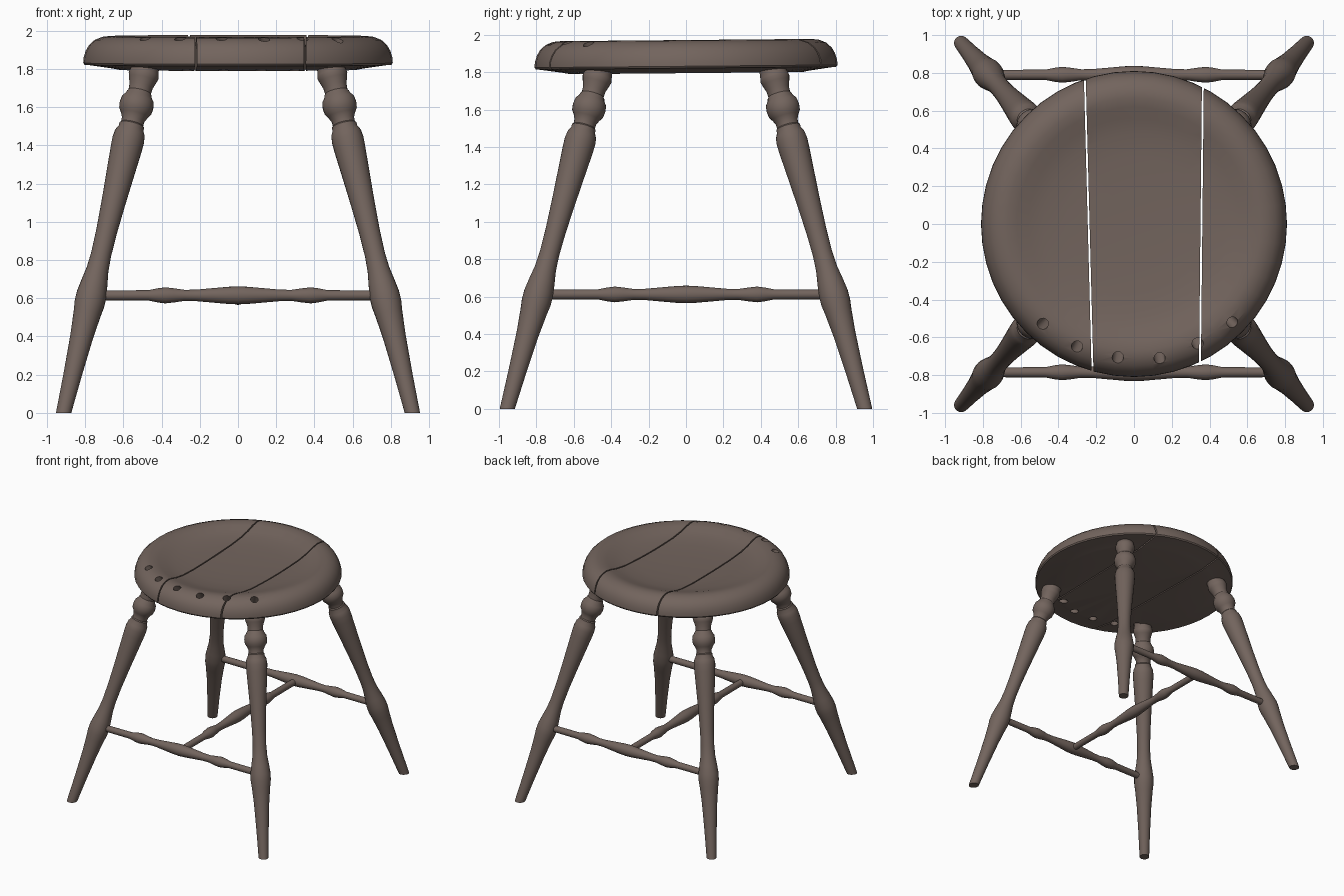
import bpy, bmesh, math
from mathutils import Vector, Matrix

if "Cube" in bpy.data.objects:
    bpy.data.objects.remove(bpy.data.objects["Cube"])

wood = bpy.data.materials.new("dark brown wood")
wood.diffuse_color = (0.17, 0.128, 0.11, 1)
wood.use_nodes = True
wood.node_tree.nodes["Principled BSDF"].inputs["Base Color"].default_value = wood.diffuse_color


def lathe(profile, segs):
    """Closed turned solid around z from (radius, height) points."""
    bm = bmesh.new()
    rings = []
    for r, h in profile:
        if r == 0:
            rings.append([bm.verts.new((0, 0, h))])
        else:
            rings.append([bm.verts.new((r * math.cos(2 * math.pi * i / segs),
                                        r * math.sin(2 * math.pi * i / segs), h)) for i in range(segs)])
    for a, b in zip(rings, rings[1:]):
        for i in range(segs):
            j = (i + 1) % segs
            quad = [a[i % len(a)], a[j % len(a)], b[j % len(b)], b[i % len(b)]]
            bm.faces.new(list(dict.fromkeys(quad)))
    bmesh.ops.recalc_face_normals(bm, faces=bm.faces[:])
    return bm


def orient(bm, start, direction):
    q = Vector(direction).to_track_quat('Z', 'Y').to_matrix().to_4x4()
    bm.transform(Matrix.Translation(start) @ q)


def cut(bm, co, no):
    """Remove what lies on the +no side and cap the cut."""
    res = bmesh.ops.bisect_plane(bm, geom=bm.verts[:] + bm.edges[:] + bm.faces[:], dist=1e-5,
                                 plane_co=co, plane_no=no, clear_outer=True)
    edges = [e for e in res["geom_cut"] if isinstance(e, bmesh.types.BMEdge)]
    bmesh.ops.contextual_create(bm, geom=edges)
    bmesh.ops.recalc_face_normals(bm, faces=bm.faces[:])


def finish(bm, name):
    me = bpy.data.meshes.new(name)
    bm.to_mesh(me)
    bm.free()
    me.materials.append(wood)
    ob = bpy.data.objects.new(name, me)
    bpy.context.collection.objects.link(ob)
    return ob


def smooth(ob, angle=35):
    bpy.ops.object.select_all(action='DESELECT')
    ob.select_set(True)
    bpy.context.view_layer.objects.active = ob
    bpy.ops.object.shade_smooth_by_angle(angle=math.radians(angle))


# Drill cutter: slanted spindle holes along the front rim
drill = bmesh.new()
for x, y in [(-.48, -.525), (-.30, -.645), (-.085, -.702), (.135, -.708), (.335, -.63), (.52, -.52)]:
    top, low = Vector((x, y, 1.95)), Vector((x * .87, y * .87, 1.79))
    d = (top - low).normalized()
    m = Matrix.Translation((top + low) / 2) @ d.to_track_quat('Z', 'Y').to_matrix().to_4x4()
    bmesh.ops.create_cone(drill, cap_ends=True, segments=20, radius1=.03, radius2=.03, depth=.5, matrix=m)
drill = finish(drill, "hole_cutter")
drill.hide_render = True

# Dished round seat, split into three boards by narrow gaps
seat_profile = [(0, 1.795), (.62, 1.795), (.66, 1.803), (.78, 1.82), (.803, 1.822), (.81, 1.832), (.808, 1.86),
                (.797, 1.895), (.78, 1.925), (.75, 1.952), (.71, 1.968), (.67, 1.972), (.62, 1.962),
                (.56, 1.943), (.48, 1.927), (.36, 1.917), (.18, 1.912), (0, 1.91)]
left_co, left_no = Vector((-.24, 0, 0)), Vector((1.52, .04, 0)).normalized()
right_co, right_no = Vector((.357, 0, 0)), Vector((1.46, -.015, 0)).normalized()
gap = .005
boards = {
    "seat_left_board": [(left_co - left_no * gap, left_no)],
    "seat_middle_board": [(left_co + left_no * gap, -left_no), (right_co - right_no * gap, right_no)],
    "seat_right_board": [(right_co + right_no * gap, -right_no)],
}
tilt = Matrix.Translation((0, 0, 1.85)) @ Matrix.Rotation(.009, 4, 'X') @ Matrix.Translation((0, 0, -1.85))
for name, cuts in boards.items():
    bm = lathe(seat_profile, 48)
    bm.transform(tilt)
    for co, no in cuts:
        cut(bm, co, no)
    ob = finish(bm, name)
    mod = ob.modifiers.new("holes", 'BOOLEAN')
    mod.operation, mod.solver, mod.object = 'DIFFERENCE', 'EXACT', drill
    bpy.context.view_layer.objects.active = ob
    bpy.ops.object.modifier_apply(modifier=mod.name)
    smooth(ob)
bpy.data.objects.remove(drill)

# Splayed turned legs: (radius, height z along the axis)
leg_profile = [(0, -.06), (.036, -.06), (.040, .02), (.048, .2), (.060, .4), (.072, .52), (.079, .57), (.079, .62),
               (.070, .68), (.058, .75), (.053, .83), (.055, .95), (.063, 1.1), (.073, 1.25), (.082, 1.38),
               (.084, 1.43), (.079, 1.465), (.066, 1.49), (.066, 1.505), (.059, 1.512), (.060, 1.535),
               (.072, 1.56), (.086, 1.58), (.090, 1.61), (.085, 1.64), (.070, 1.66), (.066, 1.672),
               (.060, 1.68), (.062, 1.71), (.074, 1.745), (.080, 1.765), (.078, 1.775), (.072, 1.80),
               (.072, 1.83), (0, 1.83)]
for yname, sy in (("front", -1), ("back", 1)):
    for xname, sx in (("left", -1), ("right", 1)):
        foot = Vector((sx * .913, sy * .956, 0))
        axis = Vector((sx * .486, sy * .466, 1.8)) - foot
        k = axis.length / 1.8
        bm = lathe([(r, h * k) for r, h in leg_profile], 24)
        orient(bm, foot, axis)
        cut(bm, (0, 0, 0), (0, 0, -1))
        smooth(finish(bm, f"{yname}_{xname}_leg"), 30)

# H-shaped stretchers with three swellings
half = [(.047, 0), (.045, .05), (.038, .13), (.030, .22), (.029, .28), (.037, .335), (.042, .38),
        (.037, .42), (.027, .47), (.026, .78), (0, .78)]
st_profile = [(r, -h) for r, h in reversed(half[1:])] + half
for name, pos, d in (("front_stretcher", (0, -.785, .615), (1, 0, 0)),
                     ("back_stretcher", (0, .79, .615), (1, 0, 0)),
                     ("middle_stretcher", (0, 0, .612), (0, 1, 0))):
    bm = lathe(st_profile, 20)
    orient(bm, pos, d)
    smooth(finish(bm, name), 40)
